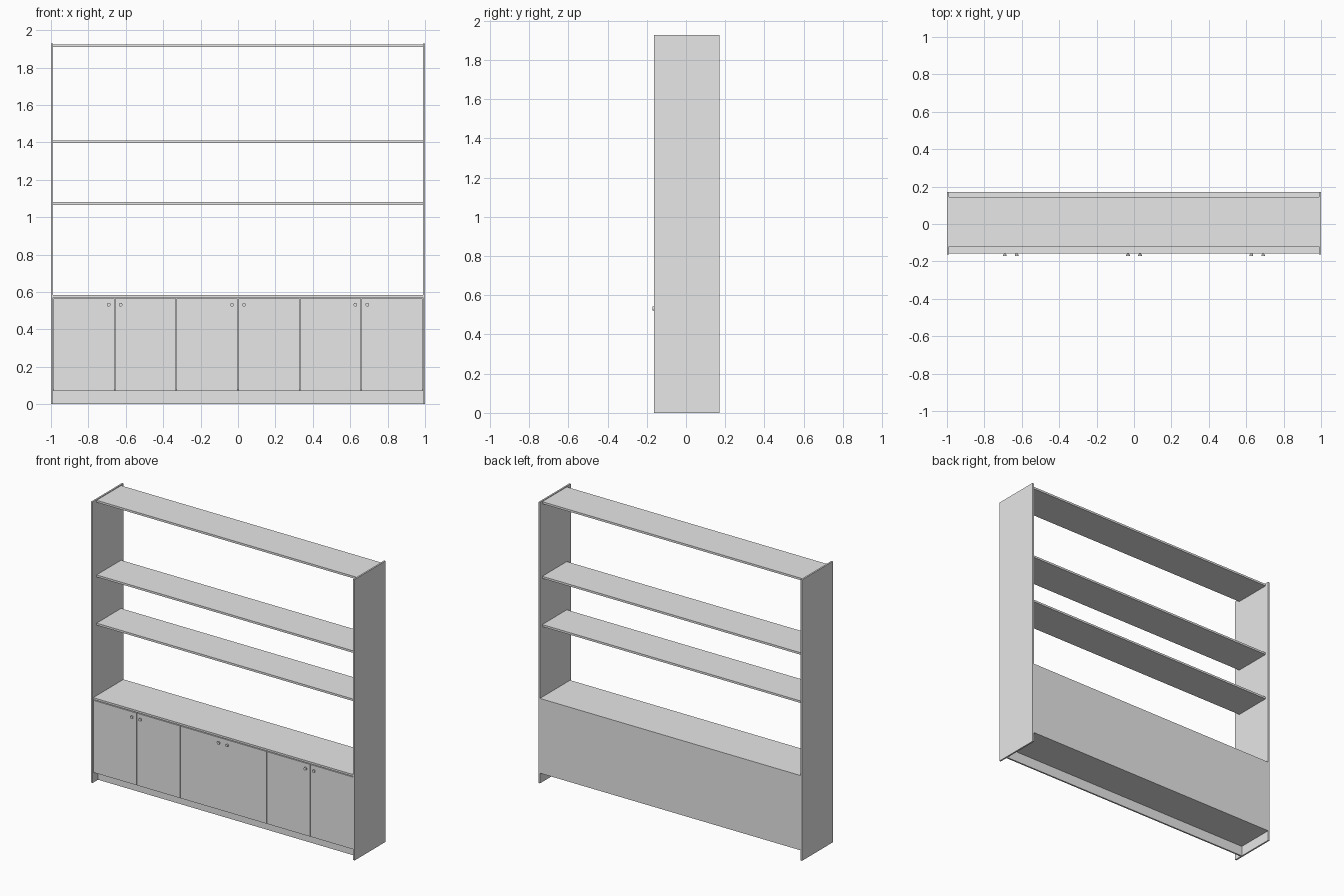
import bpy, bmesh, math
from mathutils import Matrix

cube = bpy.data.objects.get("Cube")
if cube:
    bpy.data.objects.remove(cube, do_unlink=True)

GREY = (0.8, 0.8, 0.8, 1.0)
paint = bpy.data.materials.new("light grey paint")
paint.use_nodes = True
paint.diffuse_color = GREY
paint.node_tree.nodes["Principled BSDF"].inputs["Base Color"].default_value = GREY


def add_object(name, bm):
    mesh = bpy.data.meshes.new(name)
    bm.to_mesh(mesh)
    bm.free()
    mesh.materials.append(paint)
    obj = bpy.data.objects.new(name, mesh)
    bpy.context.collection.objects.link(obj)
    return obj


def board(name, x, y, z):
    """Box given by its (min, max) range on each axis."""
    bm = bmesh.new()
    bmesh.ops.create_cube(bm, size=1)
    size = [b - a for a, b in (x, y, z)]
    mid = [(a + b) / 2 for a, b in (x, y, z)]
    bmesh.ops.scale(bm, vec=size, verts=bm.verts)
    bmesh.ops.translate(bm, vec=mid, verts=bm.verts)
    return add_object(name, bm)


def knob(name, x, z):
    """Round knob: thin stem and wider head, pointing to the front."""
    bm = bmesh.new()
    for radius, y0, y1 in ((0.005, FRONT, -0.164), (0.01, -0.164, -0.171)):
        bmesh.ops.create_cone(
            bm, cap_ends=True, segments=16, radius1=radius, radius2=radius, depth=y0 - y1,
            matrix=Matrix.Translation((x, (y0 + y1) / 2, z)) @ Matrix.Rotation(math.pi / 2, 4, 'X'))
    obj = add_object(name, bm)
    bpy.ops.object.select_all(action='DESELECT')
    obj.select_set(True)
    bpy.context.view_layer.objects.active = obj
    bpy.ops.object.shade_smooth_by_angle(angle=math.radians(40))


T = 0.011                 # board thickness
FRONT, BACK = -0.157, 0.171
INNER = 1 - T             # inside face of the side panels
BASE, COUNTER = 0.07, 0.583

# Full-height side panels
board("left_side_panel", (INNER, 1), (-0.163, BACK), (0, 1.928))
board("right_side_panel", (-1, -INNER), (-0.163, BACK), (0, 1.928))

# Open shelves, set back from both edges
for name, top in (("lower_shelf", 1.080), ("middle_shelf", 1.411), ("top_shelf", 1.923)):
    board(name, (-INNER, INNER), (-0.12, 0.145), (top - 0.014, top))

# Cupboard body
board("countertop", (-INNER, INNER), (FRONT, BACK), (COUNTER - 0.013, COUNTER))
board("back_panel", (-INNER, INNER), (BACK - T, BACK), (BASE, COUNTER - 0.013))
board("cupboard_floor", (-INNER, INNER), (FRONT + T, BACK - T), (BASE, BASE + T))
board("plinth", (-INNER, INNER), (-0.105, -0.094), (0, BASE))

# Six doors with narrow gaps
width = 2 * INNER / 6
for i in range(6):
    x = -INNER + i * width
    board(f"door_{i + 1}", (x + 0.0015, x + width - 0.0015), (FRONT, FRONT + T), (BASE, 0.565))

# Knobs in pairs at every second door joint
for i, joint in enumerate((-2 * width, 0, 2 * width)):
    for j, side in enumerate((-1, 1)):
        knob(f"knob_{2 * i + j + 1}", joint + side * 0.032, 0.532)
